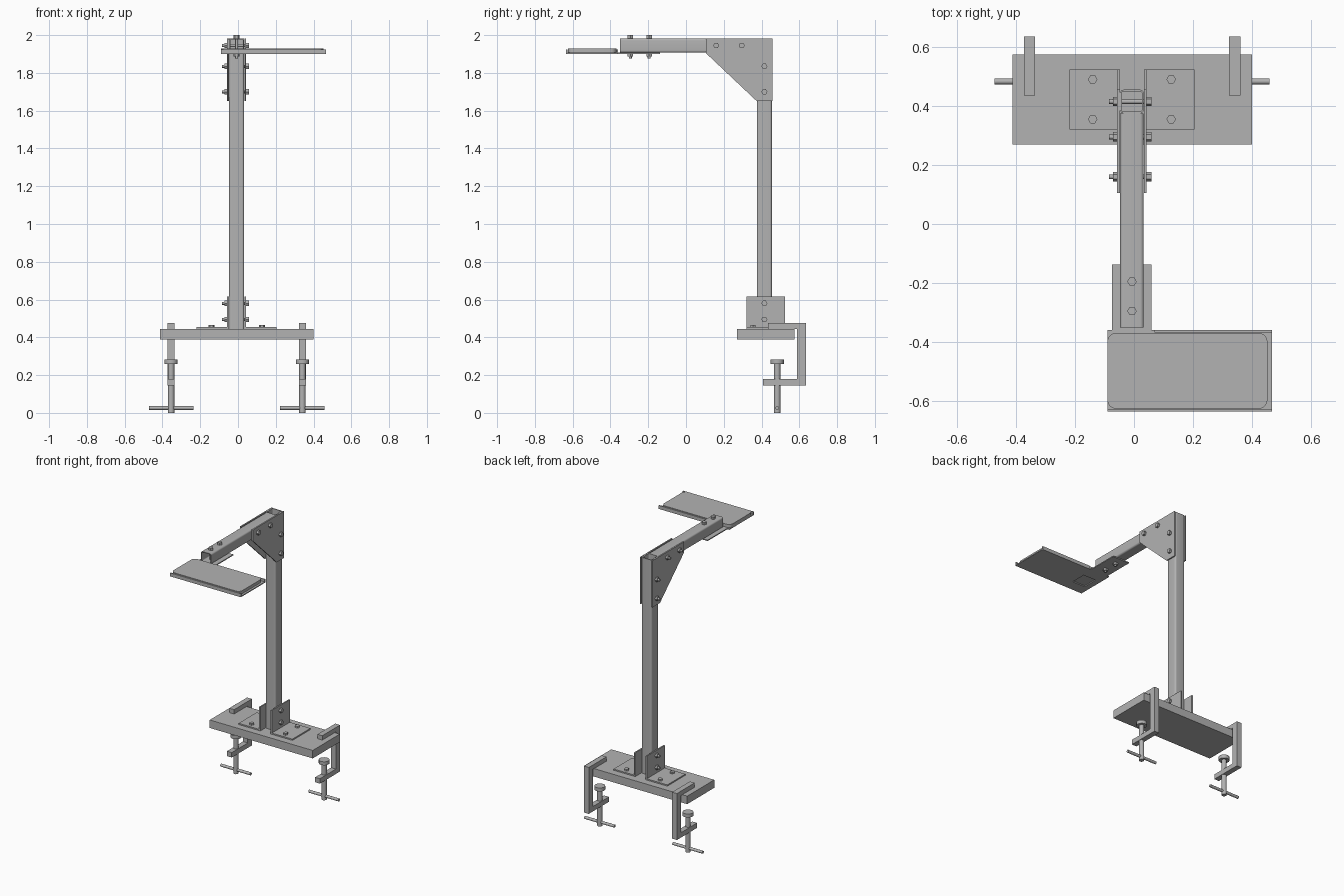
import bpy, bmesh, math
from mathutils import Vector

cube = bpy.data.objects.get("Cube")
if cube:
    bpy.data.objects.remove(cube, do_unlink=True)

# One plain metal colour
grey = bpy.data.materials.new("plain_grey")
grey.use_nodes = True
COLOUR = (0.45, 0.45, 0.45, 1)
grey.diffuse_color = COLOUR
grey.node_tree.nodes["Principled BSDF"].inputs["Base Color"].default_value = COLOUR

CX = -0.007          # centre line of the post and arm
POST_Y = 0.415       # centre of the post
TOP = 1.983


def place(axis, u, v, w):
    """Profile point (u, v) at distance w along the axis."""
    return Vector({"x": (w, u, v), "y": (u, w, v), "z": (u, v, w)}[axis])


def finish(name, bm, smooth=False):
    bmesh.ops.recalc_face_normals(bm, faces=bm.faces[:])
    mesh = bpy.data.meshes.new(name)
    bm.to_mesh(mesh)
    bm.free()
    mesh.materials.append(grey)
    ob = bpy.data.objects.new(name, mesh)
    bpy.context.collection.objects.link(ob)
    if smooth:
        bpy.ops.object.select_all(action="DESELECT")
        ob.select_set(True)
        bpy.context.view_layer.objects.active = ob
        bpy.ops.object.shade_smooth_by_angle(angle=math.radians(35))
    return ob


def add_prism(bm, pts, axis, a, b):
    lo, hi = ([bm.verts.new(place(axis, u, v, w)) for u, v in pts] for w in (a, b))
    bm.faces.new(lo)
    bm.faces.new(hi)
    for i in range(len(pts)):
        j = (i + 1) % len(pts)
        bm.faces.new((lo[i], lo[j], hi[j], hi[i]))


def prism(name, pts, axis, a, b, smooth=False):
    bm = bmesh.new()
    add_prism(bm, pts, axis, a, b)
    return finish(name, bm, smooth)


def rect(u0, u1, v0, v1):
    return [(u0, v0), (u1, v0), (u1, v1), (u0, v1)]


def circle(u, v, r, n=24):
    return [(u + r * math.cos(math.tau * i / n), v + r * math.sin(math.tau * i / n))
            for i in range(n)]


def rounded(u0, u1, v0, v1, r, n=6):
    pts = []
    corners = [(u1 - r, v1 - r), (u0 + r, v1 - r), (u0 + r, v0 + r), (u1 - r, v0 + r)]
    for k, (u, v) in enumerate(corners):
        for i in range(n + 1):
            t = (k + i / n) * math.pi / 2
            pts.append((u + r * math.cos(t), v + r * math.sin(t)))
    return pts


def tube(name, axis, u0, u1, v0, v1, a, b, wall=0.006):
    """Hollow square tube with rounded corners and open ends."""
    outer = rounded(u0, u1, v0, v1, 0.012)
    inner = rounded(u0 + wall, u1 - wall, v0 + wall, v1 - wall, 0.006)
    bm = bmesh.new()
    loops = [[bm.verts.new(place(axis, u, v, w)) for u, v in pts]
             for pts, w in ((outer, a), (outer, b), (inner, b), (inner, a))]
    for k in range(4):
        p, q = loops[k], loops[(k + 1) % 4]
        for i in range(len(p)):
            j = (i + 1) % len(p)
            bm.faces.new((p[i], p[j], q[j], q[i]))
    return finish(name, bm, True)


def bolt(name, axis, u, v, nut_end, head_end, nut_face, head_face):
    """Through bolt: hex head, shaft and hex nut."""
    bm = bmesh.new()
    add_prism(bm, circle(u, v, 0.016, 6), axis, head_face, head_end)
    add_prism(bm, circle(u, v, 0.008, 12), axis, nut_end, head_face)
    if nut_face is not None:
        add_prism(bm, circle(u, v, 0.016, 6), axis, nut_face - 0.014, nut_face)
    return finish(name, bm, True)


# Base board
prism("base_board", rect(-0.412, 0.4, 0.27, 0.575), "z", 0.388, 0.445)

# Post and arm tubes
tube("post", "z", CX - 0.04, CX + 0.04, 0.375, 0.455, 0.445, TOP)
tube("arm", "y", CX - 0.04, CX + 0.04, 1.907, TOP, -0.35, 0.375)

# Angle brackets and gusset plates on both sides of the post
gusset = [(0.105, TOP), (0.457, TOP), (0.457, 1.65), (0.375, 1.65), (0.105, 1.905)]
for side, s in (("right", -1), ("left", 1)):
    def X(d):
        return CX + s * d
    angle = [(X(0.041), 0.445), (X(0.212), 0.445), (X(0.212), 0.454),
             (X(0.05), 0.454), (X(0.05), 0.615), (X(0.041), 0.615)]
    prism(side + "_angle_bracket", angle, "y", 0.32, 0.523)
    prism(side + "_gusset_plate", gusset, "x", X(0.041), X(0.05))
    for i, y in enumerate((0.355, 0.49)):
        bolt(f"{side}_base_bolt_{i}", "z", X(0.133), y, 0.42, 0.466, None, 0.454)

# Cross bolts through brackets and gussets
cross = [(POST_Y, 0.495), (POST_Y, 0.58), (POST_Y, 1.70), (POST_Y, 1.835),
         (0.295, 1.945), (0.16, 1.945)]
for i, (y, z) in enumerate(cross):
    bolt(f"cross_bolt_{i}", "x", y, z, CX - 0.078, CX + 0.066, CX - 0.05, CX + 0.05)

# Arm bolts holding the tray tongue
for i, y in enumerate((-0.295, -0.195)):
    bolt(f"arm_bolt_{i}", "z", CX, y, 1.876, 2.0, 1.9, TOP)

# Tray: sheet with tongue, turned-up lips and a square opening
Z0, Z1, LIP = 1.9, 1.907, 1.925
outline = [(-0.09, -0.635), (0.467, -0.635), (0.467, -0.36), (0.06, -0.36),
           (0.06, -0.138), (-0.074, -0.138), (-0.074, -0.36), (-0.09, -0.36)]
tray = prism("tray_sheet", outline, "z", Z0, Z1)
cutter = prism("tray_opening_cutter", rect(-0.05, 0.05, -0.555, -0.445), "z", 1.89, 1.92)
cutter.hide_render = True
cutter.hide_viewport = True
cutter.display_type = "WIRE"
cut = tray.modifiers.new("opening", "BOOLEAN")
cut.operation = "DIFFERENCE"
cut.solver = "EXACT"
cut.object = cutter
bpy.context.view_layer.objects.active = tray
bpy.ops.object.modifier_apply(modifier=cut.name)
bpy.data.objects.remove(cutter, do_unlink=True)
prism("tray_front_lip", rect(-0.09, 0.467, -0.635, -0.628), "z", Z1, LIP)
prism("tray_back_lip", rect(0.07, 0.467, -0.367, -0.36), "z", Z1, LIP)

# Flat device with rounded corners lying in the tray
prism("tray_device", rounded(-0.09, 0.452, -0.626, -0.369, 0.03), "z", Z1, 1.929, True)

# Clamps at both ends of the base
frame = [(0.435, 0.445), (0.588, 0.445), (0.588, 0.18), (0.408, 0.18),
         (0.408, 0.145), (0.635, 0.145), (0.635, 0.476), (0.435, 0.476)]
SCREW_Y = 0.483
for side, x in (("right", -0.354), ("left", 0.341)):
    prism(side + "_clamp_frame", frame, "x", x - 0.019, x + 0.019)
    prism(side + "_clamp_screw", circle(x, SCREW_Y, 0.017), "z", 0, 0.262, True)
    prism(side + "_clamp_pad", circle(x, SCREW_Y, 0.035), "z", 0.258, 0.283, True)
    prism(side + "_clamp_handle", circle(SCREW_Y, 0.026, 0.01, 16), "x",
          x - 0.118, x + 0.118, True)
